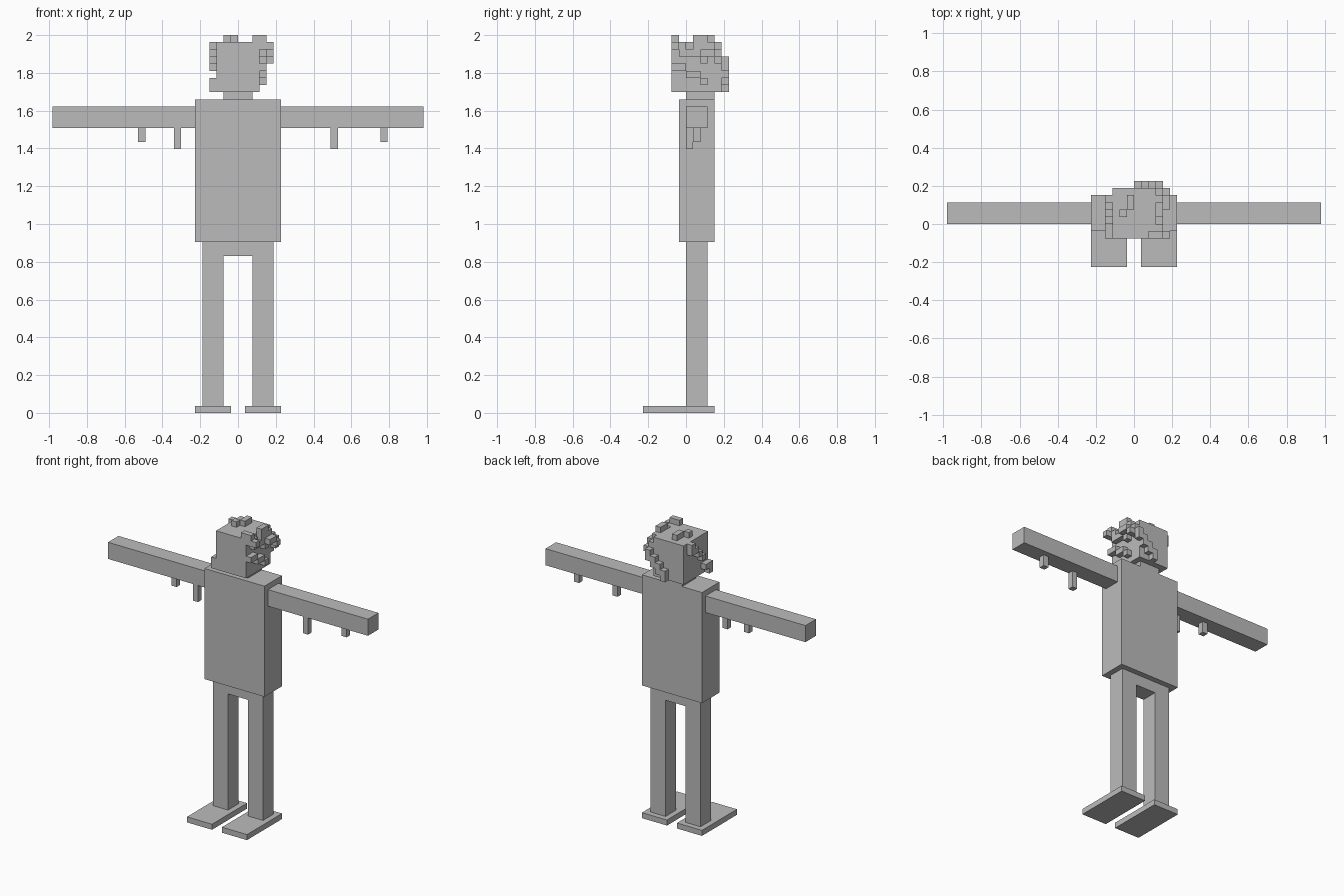
import bpy, bmesh
from mathutils import Vector

if "Cube" in bpy.data.objects:
    bpy.data.objects.remove(bpy.data.objects["Cube"])

U = 2 / 53  # one block; the figure is 53 blocks tall

grey = bpy.data.materials.new("plain grey")
grey.diffuse_color = (0.5, 0.5, 0.5, 1)
grey.use_nodes = True
grey.node_tree.nodes["Principled BSDF"].inputs["Base Color"].default_value = grey.diffuse_color


def finish(name, bm):
    me = bpy.data.meshes.new(name)
    bm.to_mesh(me)
    bm.free()
    me.materials.append(grey)
    ob = bpy.data.objects.new(name, me)
    bpy.context.collection.objects.link(ob)
    return ob


def box(name, x0, x1, y0, y1, z0, z1):
    """Box given by its limits in blocks."""
    bm = bmesh.new()
    bmesh.ops.create_cube(bm, size=1)
    lo, hi = Vector((x0, y0, z0)), Vector((x1, y1, z1))
    for v in bm.verts:
        v.co = [(lo[i] if v.co[i] < 0 else hi[i]) * U for i in range(3)]
    return finish(name, bm)


def tufts(name, cells):
    """Unit blocks joined into one mesh, without faces between neighbours."""
    bm = bmesh.new()
    cells = set(cells)
    for c in cells:
        for axis in range(3):
            for side in (0, 1):
                n = list(c)
                n[axis] += 2 * side - 1
                if tuple(n) in cells:
                    continue
                corners = []
                for a, b in ((0, 0), (1, 0), (1, 1), (0, 1)):
                    p = list(c)
                    p[axis] += side
                    p[(axis + 1) % 3] += a
                    p[(axis + 2) % 3] += b
                    corners.append(bm.verts.new(Vector(p) * U))
                bm.faces.new(corners if side else corners[::-1])
    bmesh.ops.remove_doubles(bm, verts=bm.verts, dist=1e-4)
    return finish(name, bm)


# body
box("torso", -6, 6, -1, 4, 24, 44)
box("neck", -2, 2, 0, 4, 44, 45)
box("head", -3, 3, -2, 5, 45, 52)
box("hips", -2, 2, 0, 3, 22, 24)

# limbs on both sides
for side, s in (("left", -1), ("right", 1)):
    box(side + "_leg", *sorted((2 * s, 5 * s)), 0, 3, 1, 24)
    box(side + "_foot", *sorted((1 * s, 6 * s)), -6, 4, 0, 1)
    box(side + "_arm", *sorted((6 * s, 26 * s)), 0, 3, 40, 43)

# straw strands hanging below the sleeves
for i, (x, y, z) in enumerate(((-14, 1, 38), (-9, 0, 37), (13, 0, 37), (20, 1, 38))):
    box("straw_%d" % (i + 1), x, x + 1, y, y + 1, z, 40)

# straw hair on top of the head
tufts("top_hair", [(-1, 2, 52), (-1, 3, 52), (-2, 1, 52), (2, -2, 52), (3, -2, 52),
                   (3, 1, 52), (3, 2, 52)])

# hair on the right side, as (y, z) blocks, with a second layer outside it
right = [(-2, 51), (-1, 51), (-1, 50), (1, 51), (2, 51), (0, 50), (1, 50), (3, 50), (4, 50),
         (4, 49), (2, 49), (-2, 48), (-1, 48), (0, 47), (1, 47), (2, 46), (3, 51)]
outer = [(-2, 51), (2, 50), (3, 50), (4, 49)]
tufts("right_hair", [(3, y, z) for y, z in right] + [(4, y, z) for y, z in outer])

# hair on the left side, running down towards the front
left = [(3, 51), (3, 50), (2, 50), (1, 49), (0, 48), (-1, 46), (-2, 46), (-2, 45)]
tufts("left_hair", [(-4, y, z) for y, z in left])

# hair on the back, running down from the right, as (x, z) blocks
back = [(3, 49), (3, 48), (2, 48), (2, 47), (1, 47), (1, 46), (0, 46), (0, 45)]
tufts("back_hair", [(x, 5, z) for x, z in back])
